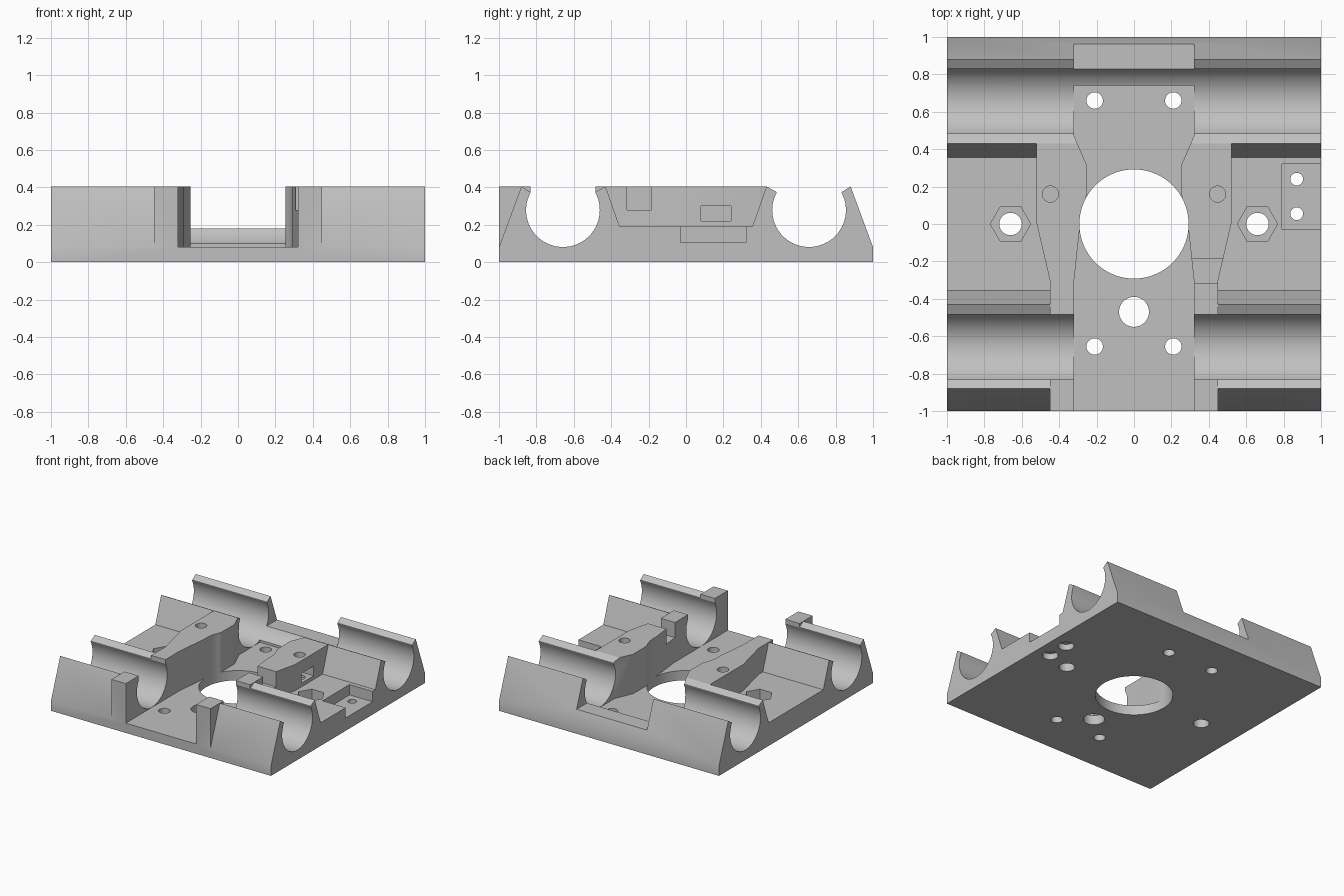
import bpy, bmesh, math
from mathutils import Matrix, Vector

cube = bpy.data.objects.get("Cube")
if cube:
    bpy.data.objects.remove(cube, do_unlink=True)

grey = bpy.data.materials.new("light grey plastic")
grey.use_nodes = True
COLOUR = (0.53, 0.53, 0.53, 1)
grey.diffuse_color = COLOUR
grey.node_tree.nodes["Principled BSDF"].inputs["Base Color"].default_value = COLOUR


def prism(name, points, offset):
    """Closed polygon swept along an offset."""
    bm = bmesh.new()
    face = bm.faces.new([bm.verts.new(p) for p in points])
    swept = bmesh.ops.extrude_face_region(bm, geom=[face])["geom"]
    verts = [v for v in swept if isinstance(v, bmesh.types.BMVert)]
    bmesh.ops.translate(bm, verts=verts, vec=Vector(offset))
    bmesh.ops.recalc_face_normals(bm, faces=bm.faces)
    mesh = bpy.data.meshes.new(name)
    bm.to_mesh(mesh)
    bm.free()
    mesh.materials.append(grey)
    obj = bpy.data.objects.new(name, mesh)
    bpy.context.collection.objects.link(obj)
    return obj


def plan(name, points, low, high):
    return prism(name, [(x, y, low) for x, y in points], (0, 0, high - low))


def box(name, x0, x1, y0, y1, z0, z1):
    return plan(name, [(x0, y0), (x1, y0), (x1, y1), (x0, y1)], z0, z1)


def circle(x, y, r, n):
    return [(x + r * math.cos(math.tau * i / n), y + r * math.sin(math.tau * i / n))
            for i in range(n)]


def hole(name, x, y, r, low=-0.1, high=0.6, n=40):
    return plan(name, circle(x, y, r, n), low, high)


def combine(tool, operation):
    """Apply a boolean to the carriage and drop the tool."""
    tool.hide_render = True
    mod = carriage.modifiers.new(tool.name, "BOOLEAN")
    mod.operation = operation
    mod.solver = "EXACT"
    mod.object = tool
    bpy.context.view_layer.objects.active = carriage
    bpy.ops.object.modifier_apply(modifier=mod.name)
    bpy.data.objects.remove(tool, do_unlink=True)


# Carriage plate: half of the side profile, mirrored front to back
half = [(1, 0), (1, 0.08), (0.88, 0.405), (0.833, 0.375), (0.485, 0.375),
        (0.43, 0.405), (0.355, 0.19)]
profile = half + [(-y, z) for y, z in reversed(half)]
carriage = prism("carriage_plate", [(-1, y, z) for y, z in profile], (2, 0, 0))

# Raised centre body and square front posts
side = [(0.45, -0.6), (0.45, -0.3), (0.52, 0), (0.52, 0.43)]
body = side + [(-x, y) for x, y in reversed(side)]
combine(plan("centre_body", body, 0.1, 0.405), "UNION")
combine(box("front_posts", -0.45, 0.45, -1, -0.7, 0.04, 0.405), "UNION")

# Rod bores with open tops
for y in (-0.658, 0.658):
    ring = [(-1.2, a, b) for a, b in circle(y, 0.278, 0.197, 64)]
    combine(prism("rod_bore", ring, (2.4, 0, 0)), "DIFFERENCE")
    combine(box("bore_mouth", -1.2, 1.2, y - 0.174, y + 0.174, 0.33, 0.6), "DIFFERENCE")

# Centre channel and lowered back wall
edge = [(0.32, -1.2), (0.32, -0.3), (0.288, 0), (0.255, 0.15), (0.255, 0.32),
        (0.32, 0.47), (0.32, 0.74)]
channel = edge + [(-x, y) for x, y in reversed(edge)]
combine(plan("channel", channel, 0.08, 0.6), "DIFFERENCE")
combine(box("back_gap", -0.32, 0.32, 0.7, 1.2, 0.18, 0.6), "DIFFERENCE")

# Large and small openings on the centre line
combine(hole("main_opening", 0, 0, 0.292, n=96), "DIFFERENCE")
combine(hole("front_opening", 0, -0.47, 0.08), "DIFFERENCE")

# Mirrored screw holes, nut recesses and blind holes
for s in (-1, 1):
    for y in (-0.655, 0.66):
        combine(hole("screw_hole", s * 0.21, y, 0.044), "DIFFERENCE")
    combine(hole("bolt_hole", s * 0.66, 0, 0.06), "DIFFERENCE")
    combine(hole("nut_recess", s * 0.66, 0, 0.108, low=0.1, n=6), "DIFFERENCE")
    combine(hole("blind_hole", s * 0.447, 0.16, 0.043, low=0.2), "DIFFERENCE")

# Left side pocket with two counterbored holes
combine(box("side_pocket", 0.79, 1.2, -0.03, 0.32, 0.105, 0.6), "DIFFERENCE")
for y in (0.055, 0.24):
    combine(hole("pocket_hole", 0.87, y, 0.034), "DIFFERENCE")
    combine(hole("counterbore", 0.87, y, 0.06, high=0.05), "DIFFERENCE")

# Left body: nut slot and top notch
combine(box("nut_slot", 0.39, 0.7, 0.08, 0.24, 0.22, 0.3), "DIFFERENCE")
combine(box("top_notch", 0.2, 0.6, -0.315, -0.185, 0.28, 0.6), "DIFFERENCE")

for obj in bpy.context.selected_objects:
    obj.select_set(False)
carriage.select_set(True)
bpy.context.view_layer.objects.active = carriage
bpy.ops.object.shade_smooth_by_angle(angle=math.radians(25))
